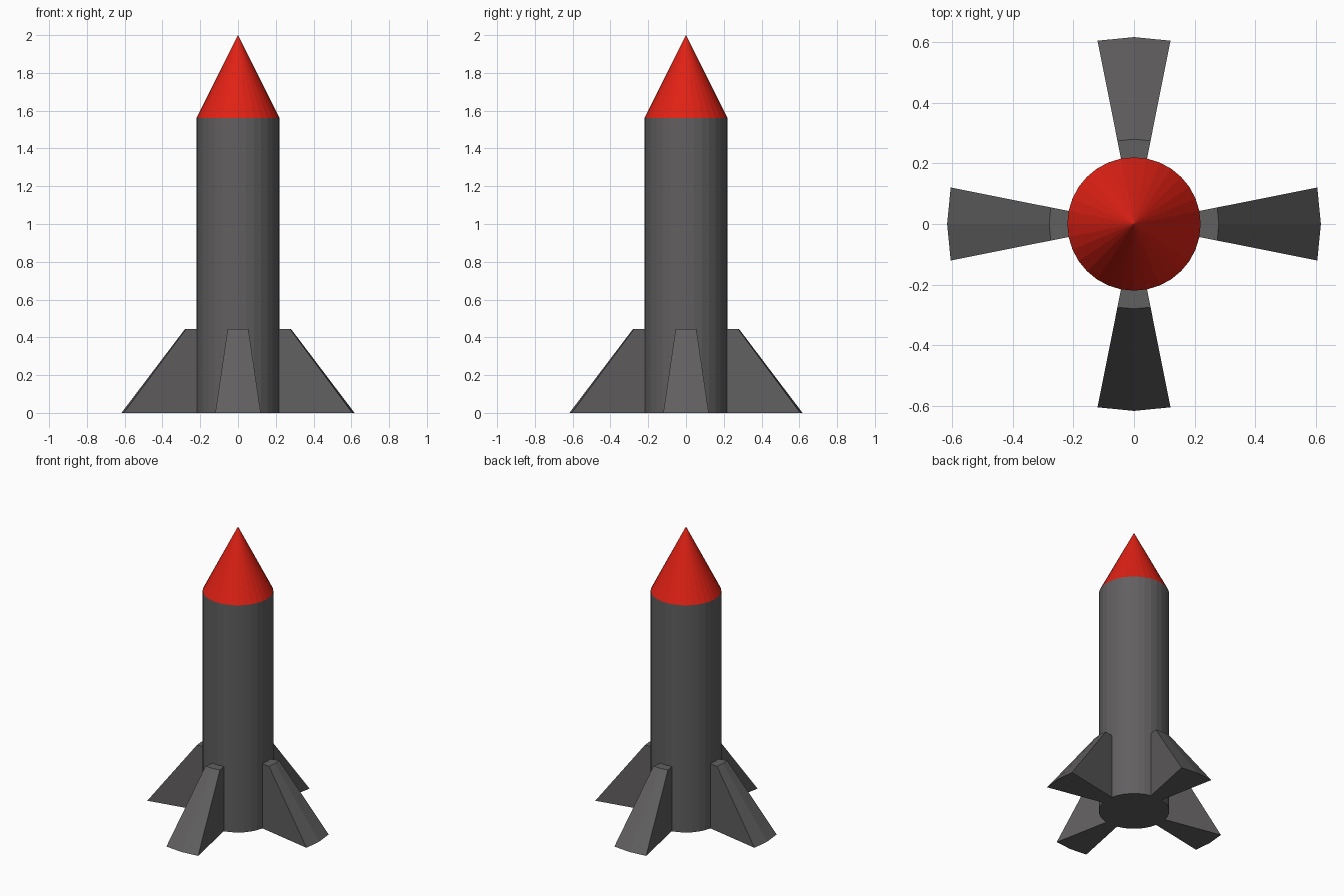
import bpy, bmesh
from math import pi, sin, cos, hypot, atan2

if "Cube" in bpy.data.objects:
    bpy.data.objects.remove(bpy.data.objects["Cube"])

SIDES = 32
R_BODY, R_FIN_TOP, R_FIN_BASE = 0.22, 0.28, 0.617
Z_FIN, Z_NOSE, Z_TIP = 0.445, 1.56, 2.0


def material(name, color):
    mat = bpy.data.materials.new(name)
    mat.diffuse_color = color
    mat.use_nodes = True
    mat.node_tree.nodes["Principled BSDF"].inputs["Base Color"].default_value = mat.diffuse_color
    return mat


def finish(bm, name, mat):
    bmesh.ops.recalc_face_normals(bm, faces=bm.faces)
    mesh = bpy.data.meshes.new(name)
    bm.to_mesh(mesh)
    bm.free()
    mesh.materials.append(mat)
    obj = bpy.data.objects.new(name, mesh)
    bpy.context.collection.objects.link(obj)
    return obj


def ring(bm, r, z):
    return [bm.verts.new((r * cos(2 * pi * i / SIDES), r * sin(2 * pi * i / SIDES), z))
            for i in range(SIDES)]


def bridge(bm, low, high):
    return [bm.faces.new((low[i], low[(i + 1) % SIDES], high[(i + 1) % SIDES], high[i]))
            for i in range(SIDES)]


grey = material("dark_grey", (0.12, 0.115, 0.118, 1))
red = material("red", (0.75, 0.015, 0.007, 1))

# Body tube with a floor and a lower band for the fins
bm = bmesh.new()
base, mid, top = [ring(bm, R_BODY, z) for z in (0, Z_FIN, Z_NOSE)]
bm.faces.new(base[::-1])
band = bridge(bm, base, mid)
bridge(bm, mid, top)

# Four fins: two neighbouring band faces extruded and flared outward
for k in range(4):
    c = k * SIDES // 4
    pair = [band[c - 1], band[c]]
    out = bmesh.ops.extrude_face_region(bm, geom=pair)["geom"]
    for v in out:
        if isinstance(v, bmesh.types.BMVert):
            r = R_FIN_BASE if v.co.z < Z_FIN / 2 else R_FIN_TOP
            v.co.x *= r / R_BODY
            v.co.y *= r / R_BODY
    old = [f for f in pair if f.is_valid]
    if old:
        bmesh.ops.delete(bm, geom=old, context="FACES")
finish(bm, "body_with_fins", grey)

# Nose cone
bm = bmesh.new()
rim = ring(bm, R_BODY, Z_NOSE)
tip = bm.verts.new((0, 0, Z_TIP))
for i in range(SIDES):
    bm.faces.new((rim[i], rim[(i + 1) % SIDES], tip))
finish(bm, "nose_cone", red)
